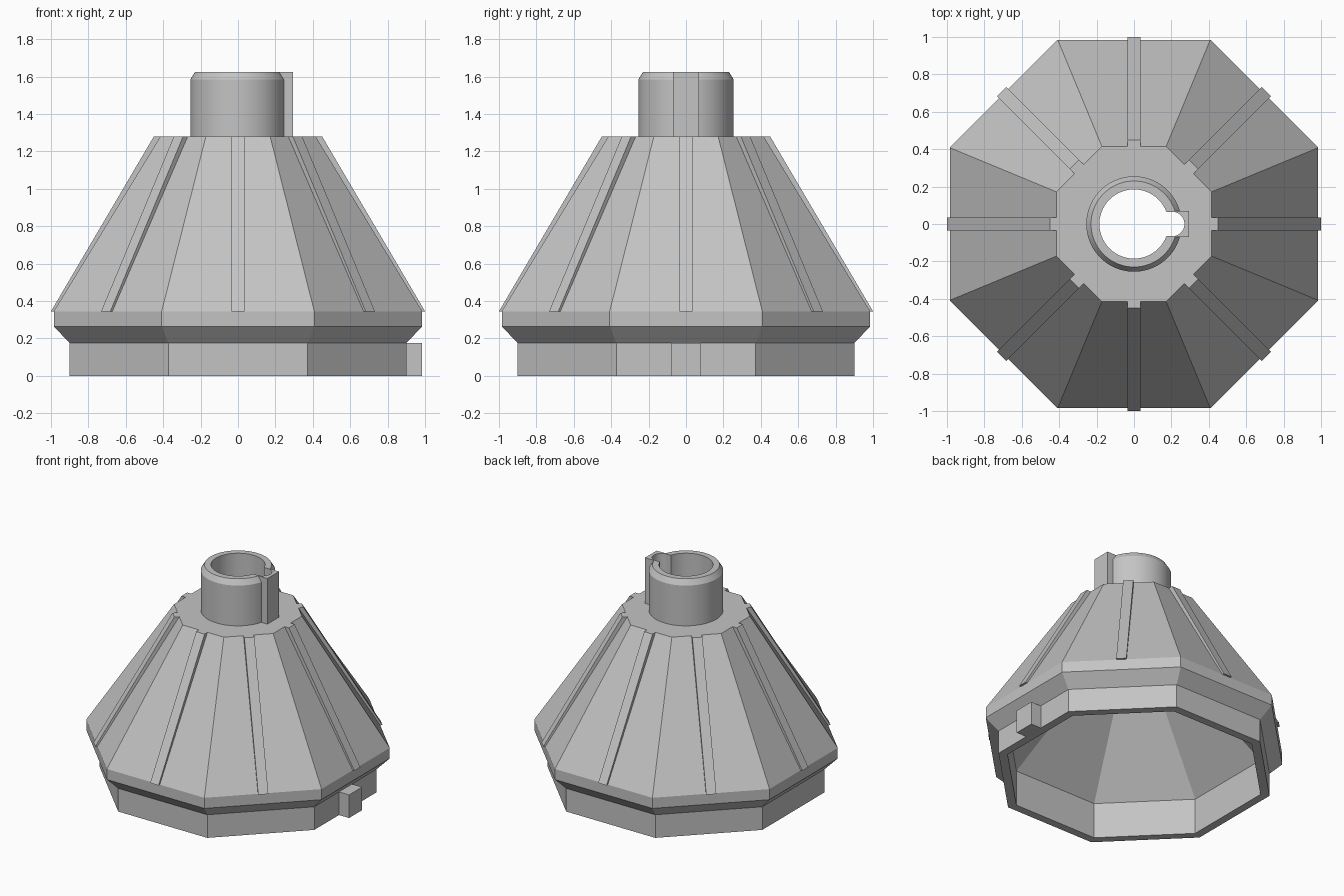
import bpy
import bmesh
from math import cos, sin, pi, radians
from mathutils import Matrix

if "Cube" in bpy.data.objects:
    bpy.data.objects.remove(bpy.data.objects["Cube"], do_unlink=True)

grey = bpy.data.materials.new("plain grey")
grey.use_nodes = True
grey.diffuse_color = (0.55, 0.55, 0.55, 1)
grey.node_tree.nodes["Principled BSDF"].inputs["Base Color"].default_value = (0.55, 0.55, 0.55, 1)


def finish(name, bm):
    """Turn a bmesh into a named grey object."""
    bmesh.ops.recalc_face_normals(bm, faces=bm.faces)
    mesh = bpy.data.meshes.new(name)
    bm.to_mesh(mesh)
    bm.free()
    mesh.materials.append(grey)
    obj = bpy.data.objects.new(name, mesh)
    bpy.context.collection.objects.link(obj)
    return obj


def turned(name, profile, sides, offset=(0, 0)):
    """Closed solid from (radius, z) points; octagon radii are face distances."""
    bm = bmesh.new()
    grow = 1 / cos(pi / sides) if sides == 8 else 1
    rings = []
    for r, z in profile:
        angles = [2 * pi * (i + 0.5) / sides for i in range(sides)]
        rings.append([bm.verts.new((offset[0] + r * grow * cos(a),
                                    offset[1] + r * grow * sin(a), z)) for a in angles])
    for low, high in zip(rings, rings[1:]):
        for i in range(sides):
            j = (i + 1) % sides
            bm.faces.new((low[i], low[j], high[j], high[i]))
    bm.faces.new(rings[0][::-1])
    bm.faces.new(rings[-1])
    return finish(name, bm)


def prism(name, outline, half_width, angle=0):
    """Solid from an (x, z) outline, extruded along y and turned about z."""
    bm = bmesh.new()
    left = [bm.verts.new((x, -half_width, z)) for x, z in outline]
    right = [bm.verts.new((x, half_width, z)) for x, z in outline]
    bm.faces.new(left)
    bm.faces.new(right[::-1])
    for i in range(len(outline)):
        j = (i + 1) % len(outline)
        bm.faces.new((left[i], right[i], right[j], left[j]))
    bm.transform(Matrix.Rotation(angle, 4, "Z"))
    return finish(name, bm)


def block(name, x0, x1, z0, z1, half_width):
    return prism(name, [(x0, z0), (x1, z0), (x1, z1), (x0, z1)], half_width)


def cut(obj, cutters):
    bpy.context.view_layer.objects.active = obj
    for cutter in cutters:
        mod = obj.modifiers.new("cut", "BOOLEAN")
        mod.operation = "DIFFERENCE"
        mod.solver = "EXACT"
        mod.object = cutter
        bpy.ops.object.modifier_apply(modifier=mod.name)


# Octagonal shell with its stepped foot
shell = turned("shell", [(0.90, 0), (0.90, 0.175), (0.985, 0.265),
                         (0.985, 0.345), (0.415, 1.28)], 8)

# Round hub with a chamfered top, and the block that houses the key slot
hub = turned("hub", [(0.255, 1.2), (0.255, 1.585), (0.23, 1.625)], 64)
key_housing = block("key_housing", 0.22, 0.295, 1.27, 1.625, 0.07)

# Hollow inside, bore and round-ended key slot
cavity = turned("cavity_cutter", [(0.84, -0.1), (0.84, 0.27), (0.2, 1.0)], 8)
bore = turned("bore_cutter", [(0.185, 0.6), (0.185, 1.8)], 64)
slot = block("slot_cutter", 0.05, 0.205, 0.6, 1.8, 0.065)
slot_end = turned("slot_end_cutter", [(0.065, 0.6), (0.065, 1.8)], 32, (0.205, 0))
cut(shell, [cavity, bore, slot, slot_end])
cut(hub, [bore, slot, slot_end])
cut(key_housing, [slot, slot_end])
for cutter in (cavity, bore, slot, slot_end):
    bpy.data.objects.remove(cutter, do_unlink=True)

# Locating lug on the foot
block("foot_lug", 0.88, 0.985, 0, 0.175, 0.078)

# One raised rib down the middle of each sloping face
for i in range(8):
    prism(f"rib_{i + 1}", [(0.92, 0.345), (1.0, 0.345), (0.45, 1.28), (0.38, 1.28)],
          0.035, i * pi / 4)

# Smooth the round surfaces, keeping the facets crisp
bpy.ops.object.select_all(action="DESELECT")
for obj in (shell, hub, key_housing):
    obj.select_set(True)
bpy.context.view_layer.objects.active = hub
bpy.ops.object.shade_smooth_by_angle(angle=radians(20))
bpy.ops.object.select_all(action="DESELECT")
